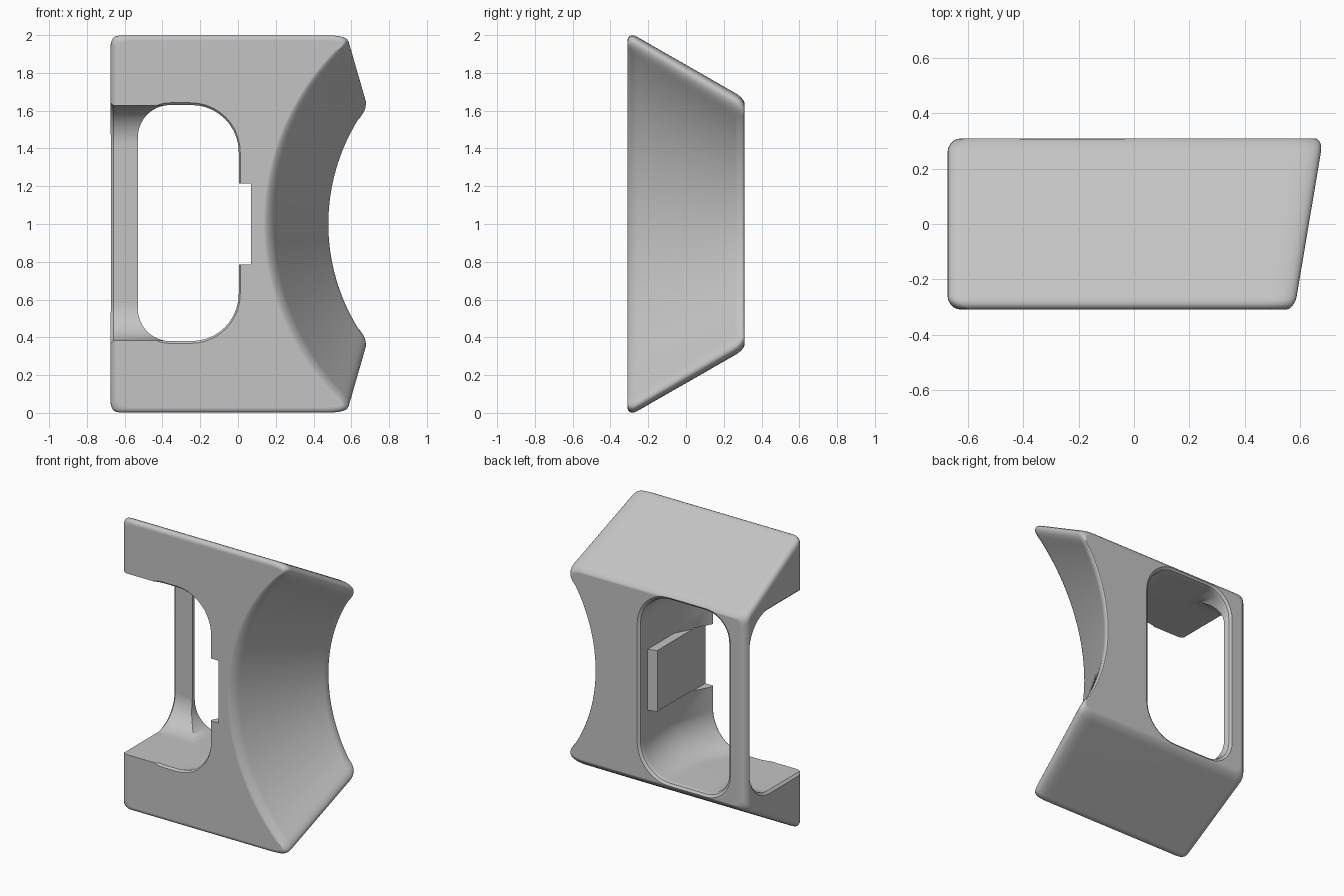
import bpy, bmesh, math
from mathutils import Vector

if "Cube" in bpy.data.objects:
    bpy.data.objects.remove(bpy.data.objects["Cube"], do_unlink=True)

grey = bpy.data.materials.new("plain_grey")
grey.use_nodes = True
grey.diffuse_color = (0.55, 0.55, 0.55, 1)
grey.node_tree.nodes["Principled BSDF"].inputs["Base Color"].default_value = (0.55, 0.55, 0.55, 1)

LEFT, FRONT, BACK = -0.675, -0.31, 0.31
ROUND = 0.05


def loft(name, rings):
    """Skin a list of matching closed rings and cap both ends."""
    bm = bmesh.new()
    loops = [[bm.verts.new(p) for p in ring] for ring in rings]
    n = len(loops[0])
    for a, b in zip(loops, loops[1:]):
        for i in range(n):
            j = (i + 1) % n
            bm.faces.new((a[i], a[j], b[j], b[i]))
    bm.faces.new(loops[0])
    bm.faces.new(loops[-1])
    bmesh.ops.recalc_face_normals(bm, faces=bm.faces)
    mesh = bpy.data.meshes.new(name)
    bm.to_mesh(mesh)
    bm.free()
    mesh.materials.append(grey)
    obj = bpy.data.objects.new(name, mesh)
    bpy.context.scene.collection.objects.link(obj)
    return obj


def bend(p0, p1, p2, steps):
    """Quadratic curve used for a rounded corner."""
    p0, p1, p2 = Vector(p0), Vector(p1), Vector(p2)
    ts = [i / steps for i in range(steps + 1)]
    return [p0 * (1 - t) ** 2 + p1 * 2 * t * (1 - t) + p2 * t * t for t in ts]


# Outline at each end: base height, tip start, tip control, arc end x and z, waist x
FRONT_SHAPE = (-0.02, 0.48, 0.645, 0.54, 0.085, 0.165)
BACK_SHAPE = (0.335, 0.58, 0.75, 0.645, 0.46, 0.495)


def body_ring(y, inset, inset_z):
    """Outline with a rounded tip running into a concave arc, mirrored about mid height."""
    t = (y - FRONT) / (BACK - FRONT)
    z0, start, control, end_x, end_z, waist = (
        a + (b - a) * t for a, b in zip(FRONT_SHAPE, BACK_SHAPE))
    z0, left, shift = z0 + inset_z, LEFT + inset, 0.6 * inset
    half = bend((left, z0 + ROUND), (left, z0), (left + ROUND, z0), 5)
    half += bend((start - shift, z0), (control - shift, z0), (end_x - shift, end_z), 10)
    h, sag = 1 - end_z, end_x - waist
    r = (h * h + sag * sag) / (2 * sag)
    sweep = math.asin(h / r)
    for i in range(1, 16):
        a = sweep * (1 - i / 16)
        half.append(Vector((waist - shift + r - r * math.cos(a), 1 - r * math.sin(a))))
    outline = half + [Vector((waist - shift, 1))] + [Vector((p.x, 2 - p.y)) for p in reversed(half)]
    return [(p.x, y, p.y) for p in outline]


def rounded_rect(u0, u1, v0, v1, r_low, r_high, grow=0, steps=10):
    """Rounded rectangle with separate radii on its low-u and high-u corners."""
    pts = []
    for cu, cv, r, a0 in ((u1 - r_high, v1 - r_high, r_high, 0),
                          (u0 + r_low, v1 - r_low, r_low, 90),
                          (u0 + r_low, v0 + r_low, r_low, 180),
                          (u1 - r_high, v0 + r_high, r_high, 270)):
        for i in range(steps + 1):
            a = math.radians(a0 + 90 * i / steps)
            pts.append((cu + (r + grow) * math.cos(a), cv + (r + grow) * math.sin(a)))
    return pts


def prism(name, plan, z0, z1):
    return loft(name, [[(x, y, z) for x, y in plan] for z in (z0, z1)])


def combine(obj, other, operation):
    other.hide_render = True
    mod = obj.modifiers.new("combine", 'BOOLEAN')
    mod.object, mod.operation, mod.solver = other, operation, 'EXACT'
    bpy.context.view_layer.objects.active = obj
    bpy.ops.object.modifier_apply(modifier=mod.name)
    bpy.data.objects.remove(other, do_unlink=True)


# Wedge-shaped body with a concave side; rounded rims come from inset end rings
front_rings, back_rings = [], []
for step in range(6):
    angle = math.radians(90 - 18 * step)
    depth, inset = ROUND * (1 - math.sin(angle)), ROUND * (1 - math.cos(angle))
    front_rings.append(body_ring(FRONT + depth, inset, inset))
    back_rings.insert(0, body_ring(BACK - depth, inset, 0.5 * inset))
body = loft("bracket_body", front_rings + back_rings)

# Window through the body, widening towards the back, with softened rims
window_sections = ((-0.4, 0, 0.25, 0.012), (FRONT, 0, 0.25, 0.012), (-0.298, 0.004, 0.25, 0),
                   (-0.06, 0.13, 0.22, 0), (0.275, 0.13, 0.22, 0), (0.298, 0.13, 0.22, 0.008),
                   (BACK, 0.13, 0.22, 0.025), (0.4, 0.13, 0.22, 0.025))
window = loft("window_cutter", [
    [(x, y, z) for x, z in rounded_rect(-0.53, right, 0.38, 1.63, 0.17, radius, grow)]
    for y, right, radius, grow in window_sections])
combine(body, window, 'DIFFERENCE')

# Side channel that leaves only a thin bar at the back
channel = loft("channel_cutter", [
    [(x, y, z) for y, z in rounded_rect(-0.45, 0.26, 0.382, 1.628, 0.02, 0.2, grow)]
    for x, grow in ((-0.9, 0.015), (LEFT, 0.015), (LEFT + 0.015, 0), (-0.3, 0))])
combine(body, channel, 'DIFFERENCE')

# Flat pad on the inner wall: raised at the back, sunk at the front
pad = prism("inner_pad", [(0.05, -0.25), (0.05, 0.206), (0.17, 0.245), (0.17, -0.1), (0.12, -0.25)],
            0.79, 1.21)
combine(body, pad, 'UNION')
recess = prism("recess_cutter", [(-0.2, -0.4), (0.07, -0.4), (0.07, 0.3), (-0.2, 0.3)], 0.785, 1.215)
combine(body, recess, 'DIFFERENCE')

# Smooth shading with crisp edges
bpy.ops.object.select_all(action='DESELECT')
body.select_set(True)
bpy.context.view_layer.objects.active = body
bpy.ops.object.shade_smooth_by_angle(angle=math.radians(35))
body.modifiers.new("weighted_normals", 'WEIGHTED_NORMAL').keep_sharp = True
